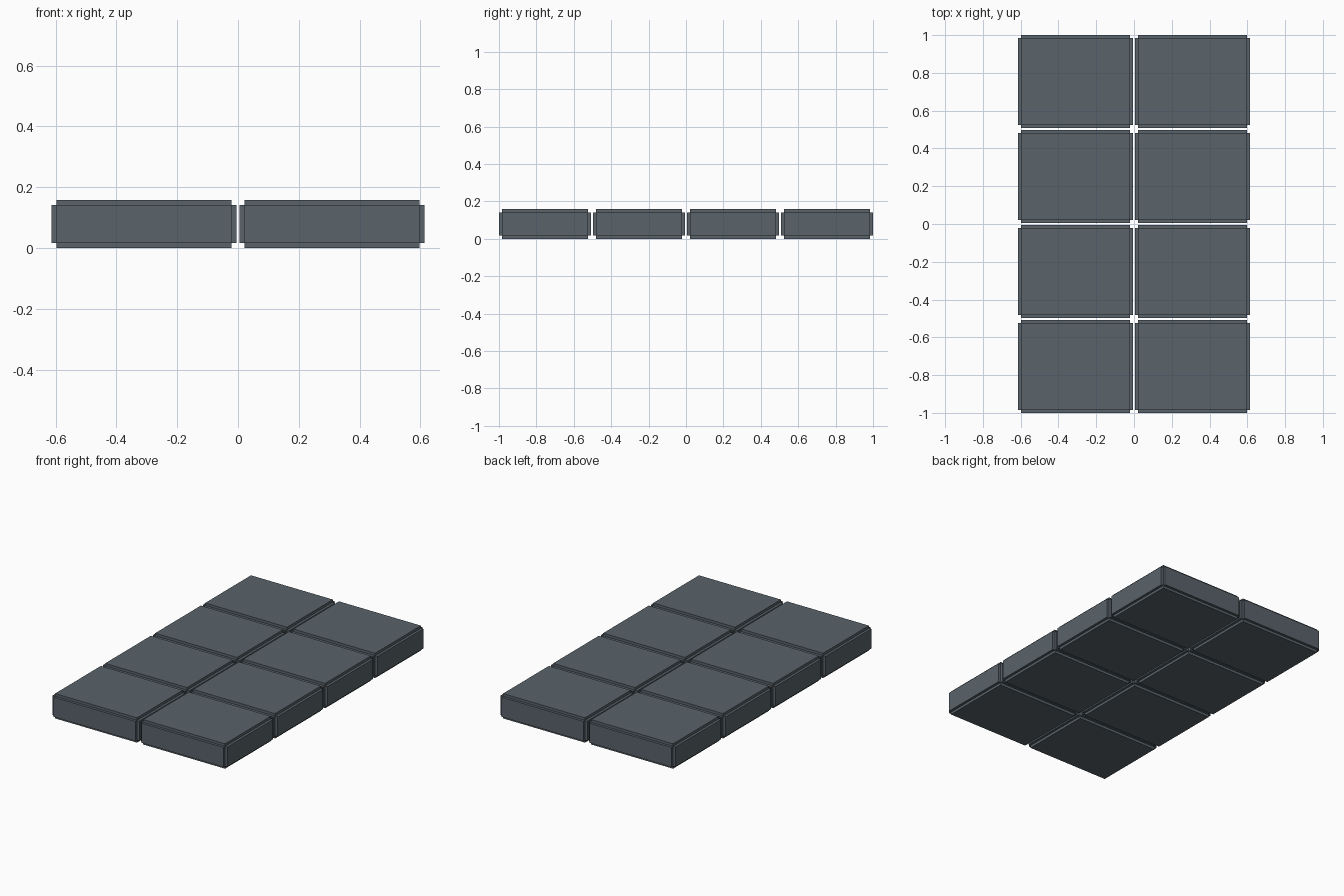
import bpy, bmesh
from mathutils import Vector

if "Cube" in bpy.data.objects:
    bpy.data.objects.remove(bpy.data.objects["Cube"])

# Overall paver size, raised-face depth and grid pitch
SIZE = Vector((0.609, 0.4925, 0.158))
STEP = 0.0165
PITCH_X, PITCH_Y = 0.619, 0.5025

slate = bpy.data.materials.new("slate")
slate.diffuse_color = (0.10, 0.125, 0.145, 1)
slate.use_nodes = True
slate.node_tree.nodes["Principled BSDF"].inputs["Base Color"].default_value = slate.diffuse_color


def paver_mesh():
    """Core block whose six faces are each pushed out, leaving notched edges."""
    bm = bmesh.new()
    bmesh.ops.create_cube(bm, size=1)
    bmesh.ops.scale(bm, vec=SIZE - Vector((2 * STEP,) * 3), verts=bm.verts)
    bm.normal_update()
    out = bmesh.ops.extrude_discrete_faces(bm, faces=bm.faces[:])
    for face in out["faces"]:
        offset = face.normal.copy() * STEP
        bmesh.ops.translate(bm, vec=offset, verts=face.verts[:])
    bmesh.ops.recalc_face_normals(bm, faces=bm.faces)
    mesh = bpy.data.meshes.new("paver")
    bm.to_mesh(mesh)
    bm.free()
    mesh.materials.append(slate)
    return mesh


# Two columns by four rows of identical pavers
mesh = paver_mesh()
for row in range(4):
    for col in range(2):
        paver = bpy.data.objects.new(f"paver_row{row + 1}_col{col + 1}", mesh)
        paver.location = ((col - 0.5) * PITCH_X, (row - 1.5) * PITCH_Y, SIZE.z / 2)
        bpy.context.collection.objects.link(paver)
